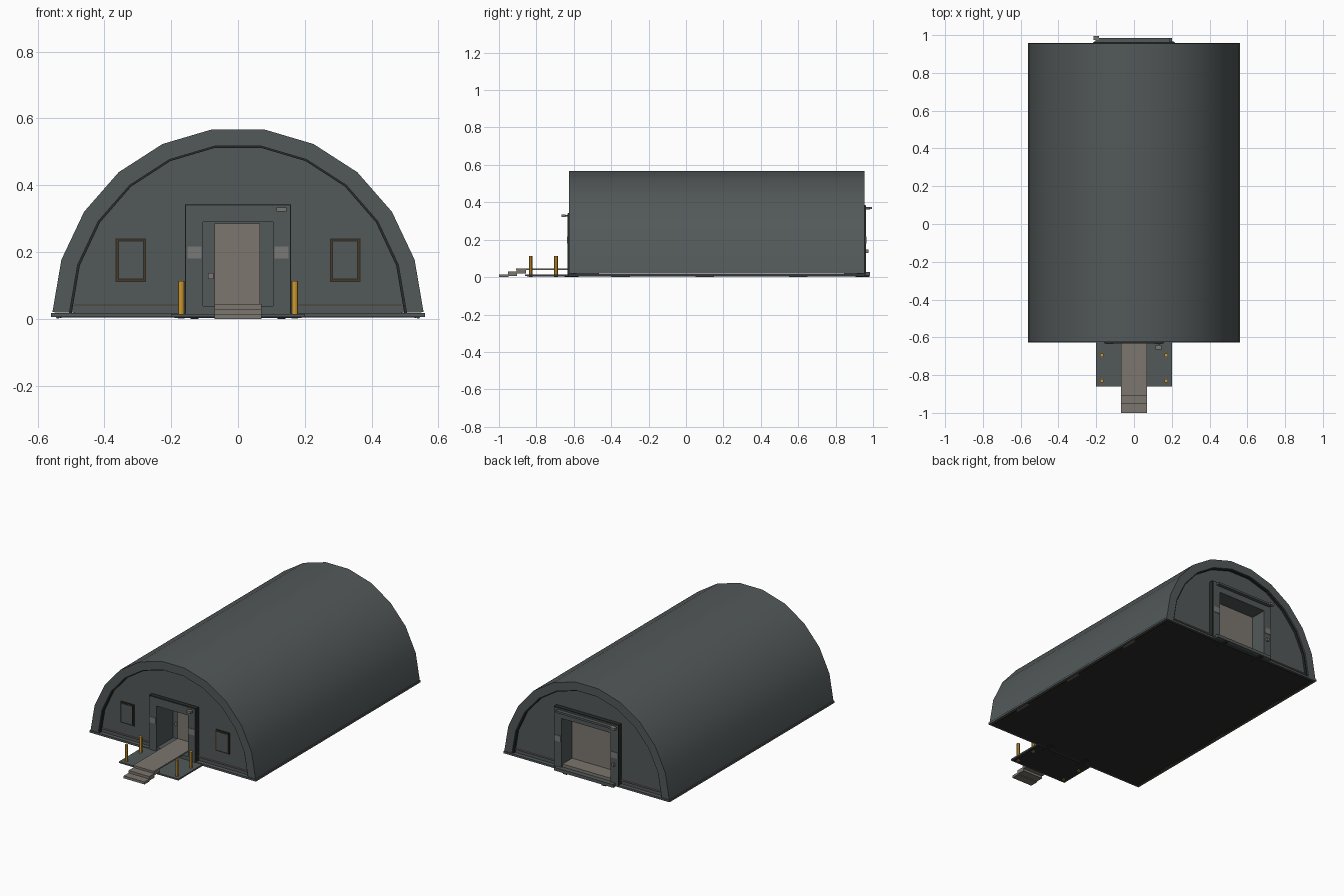
import bpy, bmesh, math

if "Cube" in bpy.data.objects:
    bpy.data.objects.remove(bpy.data.objects["Cube"])


def material(name, rgb):
    m = bpy.data.materials.new(name)
    m.diffuse_color = (*rgb, 1)
    m.use_nodes = True
    m.node_tree.nodes["Principled BSDF"].inputs["Base Color"].default_value = m.diffuse_color
    return m


HULL = material("hull_grey", (0.085, 0.098, 0.098))
DARK = material("dark_grey", (0.02, 0.024, 0.022))
TAN = material("warm_grey", (0.20, 0.18, 0.155))
PALE = material("pale_grey", (0.19, 0.19, 0.18))
YELLOW = material("safety_yellow", (0.62, 0.32, 0.03))
BROWN = material("dark_brown", (0.075, 0.04, 0.013))


def finish(name, bm, mat):
    bmesh.ops.recalc_face_normals(bm, faces=bm.faces)
    me = bpy.data.meshes.new(name)
    bm.to_mesh(me)
    bm.free()
    me.materials.append(mat)
    ob = bpy.data.objects.new(name, me)
    bpy.context.collection.objects.link(ob)
    return ob


def box(name, x0, x1, y0, y1, z0, z1, mat):
    bm = bmesh.new()
    bmesh.ops.create_cube(bm, size=1)
    for v in bm.verts:
        v.co = ((x0 + x1) / 2 + v.co.x * (x1 - x0),
                (y0 + y1) / 2 + v.co.y * (y1 - y0),
                (z0 + z1) / 2 + v.co.z * (z1 - z0))
    return finish(name, bm, mat)


def prism(name, outline, y0, y1, mat):
    """Extrude an x-z outline along y."""
    bm = bmesh.new()
    f = bm.faces.new([bm.verts.new((x, y0, z)) for x, z in outline])
    new = bmesh.ops.extrude_face_region(bm, geom=[f])["geom"]
    for v in new:
        if isinstance(v, bmesh.types.BMVert):
            v.co.y = y1
    return finish(name, bm, mat)


def rod(name, x, y, z0, z1, r, mat, sides=12):
    bm = bmesh.new()
    bmesh.ops.create_cone(bm, cap_ends=True, segments=sides, radius1=r,
                          radius2=r, depth=z1 - z0)
    for v in bm.verts:
        v.co += type(v.co)((x, y, (z0 + z1) / 2))
    return finish(name, bm, mat)


def smooth(ob):
    bpy.ops.object.select_all(action='DESELECT')
    ob.select_set(True)
    bpy.context.view_layer.objects.active = ob
    bpy.ops.object.shade_smooth_by_angle(angle=math.radians(30))


def arch(rx, rz):
    angles = [math.radians(2 + 16 * i) for i in range(12)]
    return [(rx * math.cos(a), rz * math.sin(a)) for a in angles]


def doorway(w, h, z=0.015):
    """Opening outline, from the left foot over the top to the right foot."""
    return [(-w, z), (-w, h), (w, h), (w, z)]


FRONT, BACK = -0.625, 0.955

# Arched roof shell with open ends
shell = prism("roof_shell", arch(0.556, 0.573) + arch(0.505, 0.522)[::-1],
              FRONT, BACK, HULL)
smooth(shell)

# Floor slab, with a darker underside and edge strips
box("floor_slab", -0.56, 0.56, FRONT - 0.003, BACK + 0.003, 0.006, 0.018, HULL)
box("floor_underside", -0.545, 0.545, FRONT + 0.01, BACK - 0.01, 0.004, 0.009, DARK)
for s in (-1, 1):
    box("underside_strip", s * 0.532 - 0.003, s * 0.532 + 0.003,
        FRONT + 0.05, BACK - 0.05, 0.002, 0.005, BROWN)
    for y in (-0.35, 0.1, 0.6):
        box("underside_plate", s * 0.54 - 0.004, s * 0.54 + 0.004,
            y - 0.05, y + 0.05, 0.001, 0.005, PALE)


def end_wall(label, face, d, frame_w, frame_h, open_w, open_h, depth):
    """d is the outward y direction of this end."""
    def ys(a, b):
        return sorted((face + d * a, face + d * b))

    # Wall, dark arch trim and thin base rail
    prism(label + "_wall", arch(0.515, 0.53) + doorway(open_w, open_h),
          *ys(-0.04, -0.022), HULL)
    prism(label + "_arch_trim", arch(0.507, 0.524) + arch(0.498, 0.517)[::-1],
          *ys(-0.023, -0.008), DARK)
    for s in (-1, 1):
        x0, x1 = sorted((s * frame_w, s * 0.5))
        box(label + "_base_rail", x0, x1, *ys(-0.03, -0.015), 0.038, 0.044, TAN)

    # Door surround and recessed vestibule
    prism(label + "_door_surround",
          doorway(frame_w, frame_h) + doorway(open_w, open_h)[::-1],
          *ys(-0.03, 0.008), HULL)
    prism(label + "_vestibule",
          doorway(open_w + 0.01, open_h + 0.01) + doorway(open_w, open_h)[::-1],
          *ys(-depth, -0.02), HULL)
    box(label + "_vestibule_back", -open_w - 0.01, open_w + 0.01,
        *ys(-depth - 0.01, -depth), 0.015, open_h + 0.01, HULL)

    # Surround edging and side plates
    prism(label + "_surround_edge",
          doorway(frame_w + 0.003, frame_h + 0.003) + doorway(frame_w, frame_h)[::-1],
          *ys(-0.03, 0.005), DARK)
    mid = (frame_w + open_w) / 2
    for s in (-1, 1):
        box(label + "_side_plate", s * mid - 0.021, s * mid + 0.021,
            *ys(0.006, 0.011), 0.18, 0.216, PALE)

    # Lookout lamp on a bracket at the upper right of the surround
    x, z = 0.13 if d < 0 else -0.2, frame_h - 0.013
    box(label + "_lamp_arm", x - 0.004, x + 0.004, *ys(0, 0.025), z - 0.004, z + 0.004, HULL)
    box(label + "_lamp_head", x - 0.015, x + 0.015, *ys(0.018, 0.04), z - 0.006, z + 0.007, PALE)

    # Floor clamps
    for s in (-1, 1):
        box(label + "_floor_clamp", s * 0.13 - 0.012, s * 0.13 + 0.012,
            *ys(-0.05, 0.025), 0, 0.012, DARK)


end_wall("front", FRONT, -1, 0.155, 0.34, 0.105, 0.29, 0.15)
end_wall("back", BACK, 1, 0.215, 0.382, 0.165, 0.325, 0.1)

# Front door, keypad and vestibule floor
box("front_door", -0.07, 0.066, FRONT + 0.142, FRONT + 0.152, 0.045, 0.286, TAN)
box("front_keypad", -0.09, -0.073, FRONT + 0.142, FRONT + 0.151, 0.12, 0.137, PALE)
box("front_vestibule_floor", -0.105, 0.105, FRONT - 0.005, FRONT + 0.15, 0.016, 0.038, HULL)

# Back door with sill, floor and latch
box("back_door", -0.163, 0.163, BACK - 0.102, BACK - 0.092, 0.045, 0.323, TAN)
box("back_vestibule_floor", -0.163, 0.163, BACK - 0.1, BACK, 0.018, 0.045, TAN)
box("back_sill", -0.2, 0.2, BACK, BACK + 0.03, 0.008, 0.027, HULL)
box("back_head_bar", -0.2, 0.19, BACK, BACK + 0.03, 0.362, 0.374, HULL)
box("back_latch", -0.195, -0.18, BACK, BACK + 0.02, 0.13, 0.148, PALE)

# Windows: brown frame around a dark edge and a wall-coloured pane
WY = FRONT + 0.022
for s in (-1, 1):
    c = s * 0.321
    for part, w, h, t, mat in (("window_seal", 0.046, 0.065, 0.004, DARK),
                               ("window_frame", 0.043, 0.062, 0.007, BROWN),
                               ("window_inner_seal", 0.039, 0.058, 0.008, DARK),
                               ("window_pane", 0.036, 0.055, 0.009, HULL)):
        box(part, c - w, c + w, WY - t, WY, 0.176 - h, 0.176 + h, mat)

# Porch pad, raised walkway and steps
box("porch_pad", -0.2, 0.2, -0.86, FRONT, 0.005, 0.014, HULL)
box("porch_underside", -0.19, 0.19, -0.85, FRONT, 0.003, 0.006, DARK)
box("walkway", -0.07, 0.07, -0.91, FRONT + 0.145, 0.037, 0.045, TAN)
for i, top in enumerate((0.015, 0.03, 0.044)):
    box("step", -0.07, 0.07, -1.0 + 0.047 * i, -0.95 + 0.047 * i,
        max(0, top - 0.025), top, TAN)

# Yellow bollards
for x in (-0.17, 0.17):
    for y in (-0.83, -0.695):
        smooth(rod("bollard", x, y, 0.001, 0.113, 0.0095, YELLOW))
